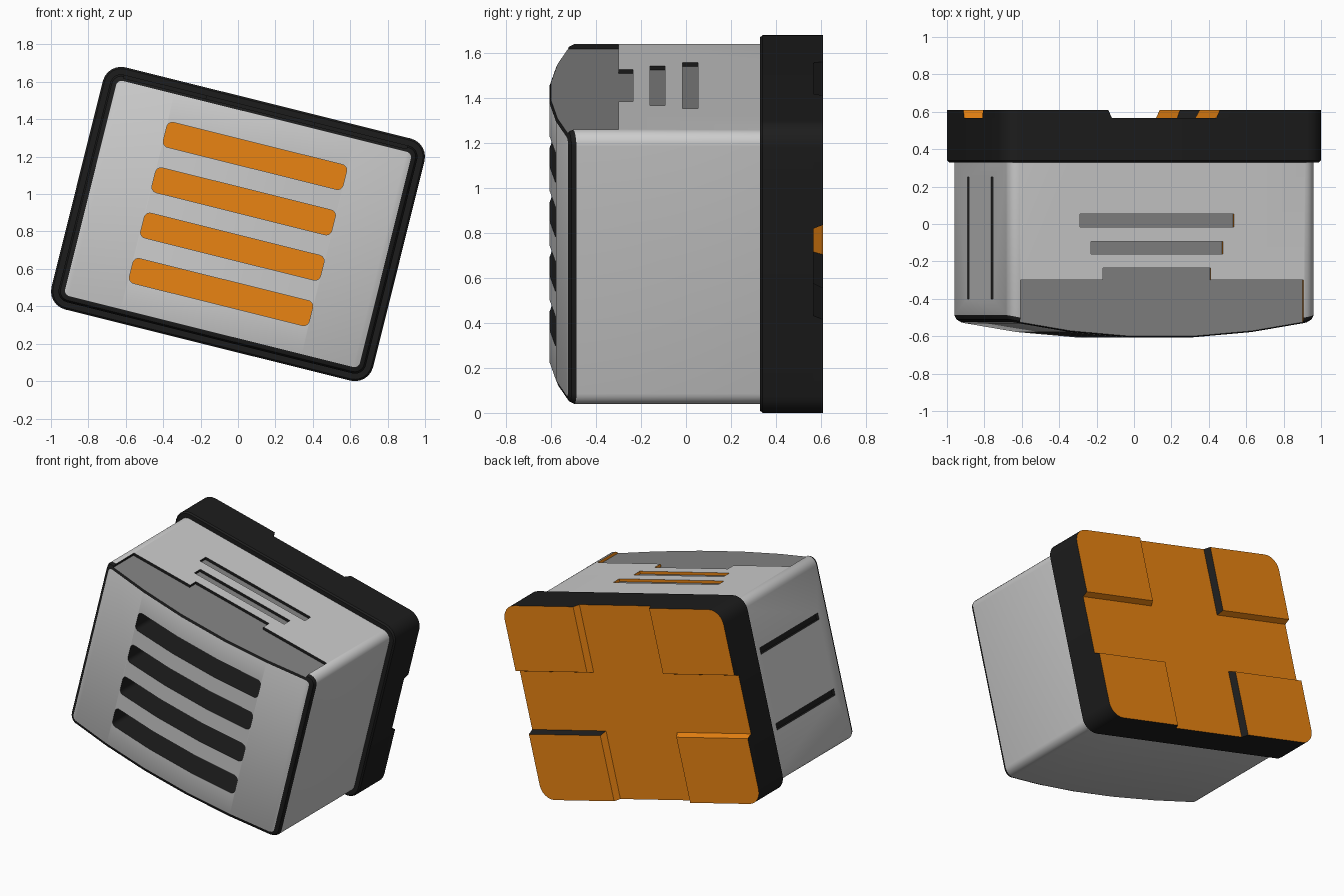
import bpy, bmesh, math
from mathutils import Vector

if "Cube" in bpy.data.objects:
    bpy.data.objects.remove(bpy.data.objects["Cube"])

TILT = math.radians(14)
C, S, ZC = math.cos(TILT), math.sin(TILT), 0.84
COLOURS = {"grey": (0.8, 0.8, 0.8), "black": (0.012, 0.012, 0.012),
           "dark_grey": (0.23, 0.23, 0.23), "orange": (0.82, 0.23, 0.006)}
MATS = {}
for key, rgb in COLOURS.items():
    MATS[key] = bpy.data.materials.new(key)
    MATS[key].diffuse_color = (*rgb, 1)
KEYS = list(COLOURS)


def tilt(p):
    """Local (u across, y depth, v up) to the tilted world position."""
    u, y, v = p
    return Vector((u * C + v * S, y, -u * S + v * C + ZC))


def loft(name, rings, paint, strip_cap=False):
    """Skin rings of local points; paint(normal) gives the colour of a face."""
    bm = bmesh.new()
    loops = [[bm.verts.new(p) for p in ring] for ring in rings]
    n = len(loops[0])
    for a, b in zip(loops, loops[1:]):
        for i in range(n):
            j = (i + 1) % n
            bm.faces.new((a[i], a[j], b[j], b[i]))
    bm.faces.new(loops[0])
    last = loops[-1]
    if strip_cap:   # quads between mirrored upper and lower points
        for i in range(n // 2 - 1):
            bm.faces.new((last[i], last[i + 1], last[n - 2 - i], last[n - 1 - i]))
    else:
        bm.faces.new(last)
    bmesh.ops.recalc_face_normals(bm, faces=bm.faces)
    bm.normal_update()
    for f in bm.faces:
        f.material_index = KEYS.index(paint(f.normal))
    for vert in bm.verts:
        vert.co = tilt(vert.co)
    me = bpy.data.meshes.new(name)
    for key in KEYS:
        me.materials.append(MATS[key])
    bm.to_mesh(me)
    bm.free()
    ob = bpy.data.objects.new(name, me)
    bpy.context.collection.objects.link(ob)
    return ob


def arc(cu, cv, r, start, steps=6):
    return [(cu + r * math.cos(math.radians(start + 90 * i / steps)),
             cv + r * math.sin(math.radians(start + 90 * i / steps)))
            for i in range(steps + 1)]


def rounded(w, h, r, stations=(), cu=0, cv=0):
    """Rounded rectangle, upper half right to left, lower half mirrored."""
    top = arc(w - r, h - r, r, 0) + [(s, h) for s in stations] + arc(r - w, h - r, r, 90)
    pts = top + [(u, -v) for u, v in reversed(top)]
    return [(u + cu, v + cv) for u, v in pts]


def smooth(ob):
    bpy.ops.object.select_all(action='DESELECT')
    ob.select_set(True)
    bpy.context.view_layer.objects.active = ob
    bpy.ops.object.shade_smooth_by_angle(angle=math.radians(30))


def cut(ob, cutter):
    cutter.hide_render = True
    bpy.context.view_layer.objects.active = ob
    m = ob.modifiers.new("cut", 'BOOLEAN')
    m.operation, m.solver, m.object = 'DIFFERENCE', 'EXACT', cutter
    bpy.ops.object.modifier_apply(modifier=m.name)
    bpy.data.objects.remove(cutter)


# Main body with a bowed front and a black softened front edge
def bow(u):
    return -0.61 + 0.085 * (u / 0.81) ** 2


STATIONS = (0.5, 0.17, -0.17, -0.5)
outer = rounded(0.846, 0.627, 0.06, STATIONS)
mid = rounded(0.836, 0.617, 0.05, STATIONS)
inner = rounded(0.812, 0.593, 0.03, STATIONS)
body = loft("body", [
    [(u, 0.36, v) for u, v in outer],
    [(u, bow(u) + 0.03, v) for u, v in outer],
    [(u, bow(u) + 0.01, v) for u, v in mid],
    [(u, bow(u), v) for u, v in inner]],
    lambda n: "black" if -0.95 < n.y < -0.25 else "grey", strip_cap=True)

# Four front vents
for i in range(4):
    slot = rounded(0.495, 0.068, 0.03, cv=-0.375 + 0.25 * i)
    cut(body, loft("vent_cutter", [[(u, y, v) for u, v in slot] for y in (-0.8, -0.25)],
                   lambda n: "orange" if n.y > 0.9 else "black"))


# Stepped recess and two slots on the upper face
def recess_paint(n):
    if n.z < -0.9:
        return "dark_grey"
    return "orange" if n.x > 0.9 or n.y < -0.9 else "black"


stepped = [(-0.782, -0.8), (0.778, -0.8), (0.778, -0.3), (0.266, -0.3),
           (0.266, -0.235), (-0.327, -0.235), (-0.327, -0.3), (-0.782, -0.3)]
slots = [[(a, c), (b, c), (b, d), (a, d)] for a, b, c, d in
         ((-0.394, 0.333, -0.16, -0.093), (-0.455, 0.395, -0.015, 0.053))]
for outline in [stepped] + slots:
    cut(body, loft("top_cutter", [[(u, y, v) for u, y in outline] for v in (0.608, 0.8)],
                   recess_paint))

# Two thin grooves on the left side
for v in (-0.27, 0.25):
    strip = [(-0.4, v - 0.022), (0.25, v - 0.022), (0.25, v + 0.022), (-0.4, v + 0.022)]
    cut(body, loft("groove_cutter", [[(u, y, w) for y, w in strip] for u in (-0.95, -0.825)],
                   lambda n: "black"))
smooth(body)

# Black rear rim with an orange back face
W, H, R = 0.886, 0.667, 0.1
full, small = rounded(W, H, R), rounded(W - 0.01, H - 0.01, R - 0.01)
rim = loft("rear_rim", [[(u, 0.33, v) for u, v in small],
                        [(u, 0.34, v) for u, v in full],
                        [(u, 0.567, v) for u, v in full]],
           lambda n: "orange" if n.y > 0.9 else "black")
smooth(rim)


# Four raised corner pads with sloped inner walls
def pad_paint(su, sv):
    def paint(n):
        if n.y > 0.9 or (su > 0 and n.x < -0.8) or (sv > 0 and n.z < -0.8):
            return "orange"
        return "orange" if su < 0 and sv < 0 and n.z > 0.8 else "black"
    return paint


def pad_ring(su, sv, u0, v0, y):
    pts = [(u0, v0), (W, v0)] + arc(W - R, H - R, R, 0) + [(u0, H)]
    return [(su * u, y, sv * v) for u, v in pts]


for su, a in ((-1, "left"), (1, "right")):
    for sv, b in ((-1, "lower"), (1, "upper")):
        smooth(loft(f"rear_pad_{b}_{a}", [pad_ring(su, sv, 0.288, 0.2, 0.567),
                                          pad_ring(su, sv, 0.308, 0.217, 0.61)],
                    pad_paint(su, sv)))

for m in bpy.data.materials:
    if m.users and not m.is_grease_pencil:
        m.use_nodes = True
        m.node_tree.nodes["Principled BSDF"].inputs["Base Color"].default_value = m.diffuse_color
